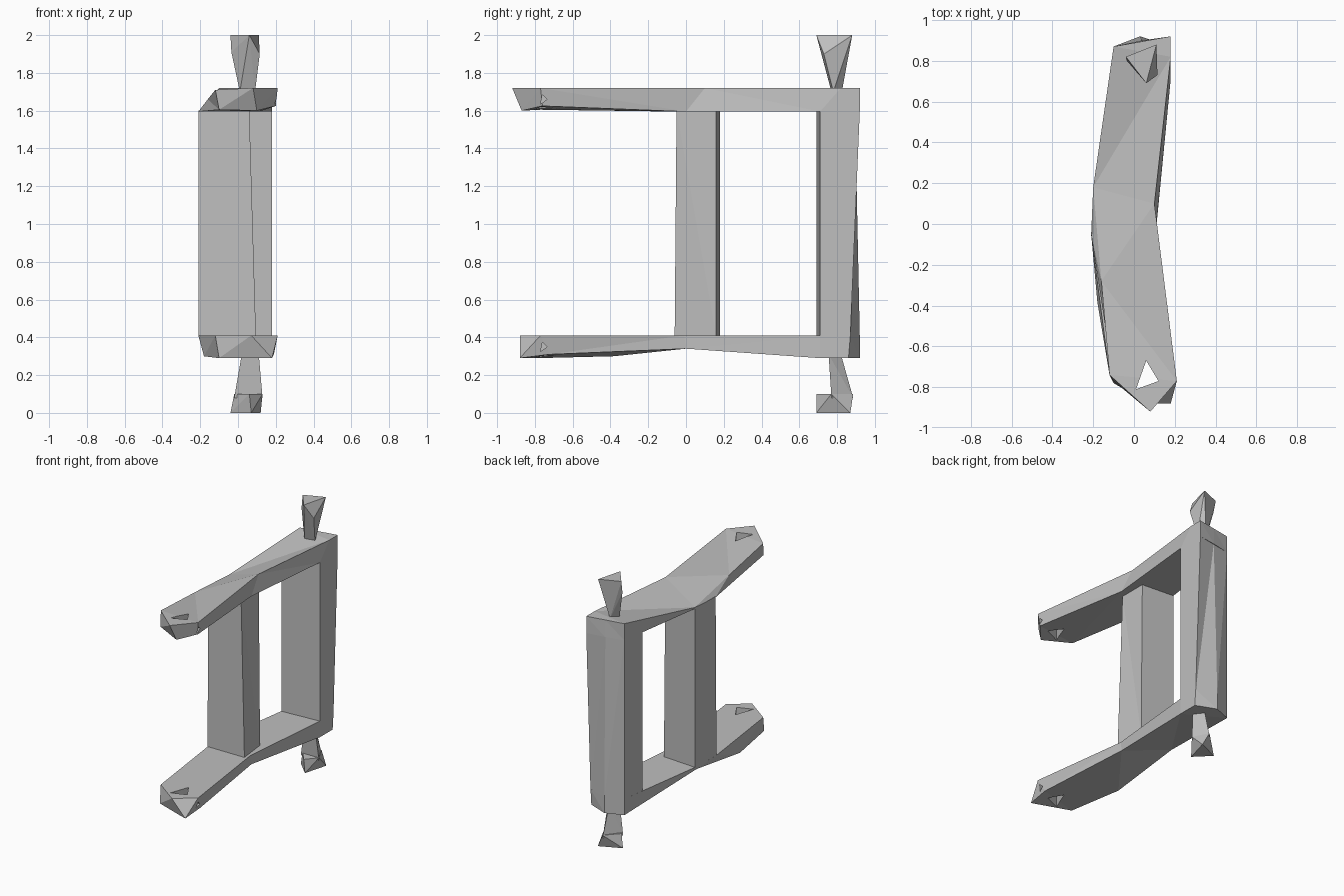
import bpy, bmesh

cube = bpy.data.objects.get("Cube")
if cube:
    bpy.data.objects.remove(cube, do_unlink=True)

grey = bpy.data.materials.new("plain grey")
grey.use_nodes = True
grey.diffuse_color = (0.52, 0.52, 0.52, 1)
grey.node_tree.nodes["Principled BSDF"].inputs["Base Color"].default_value = (0.52, 0.52, 0.52, 1)


def finish(name, bm):
    bmesh.ops.recalc_face_normals(bm, faces=bm.faces)
    mesh = bpy.data.meshes.new(name)
    bm.to_mesh(mesh)
    bm.free()
    mesh.materials.append(grey)
    ob = bpy.data.objects.new(name, mesh)
    bpy.context.collection.objects.link(ob)
    return ob


def loft(name, low, high):
    """Solid between two rings with the same number of 3D points."""
    bm = bmesh.new()
    a = [bm.verts.new(p) for p in low]
    b = [bm.verts.new(p) for p in high]
    n = len(a)
    ends = [bm.faces.new(a), bm.faces.new(b)]
    for i in range(n):
        j = (i + 1) % n
        bm.faces.new((a[i], a[j], b[j], b[i]))
    bmesh.ops.triangulate(bm, faces=[f for f in bm.faces if f not in ends])
    bmesh.ops.triangulate(bm, faces=ends)
    return finish(name, bm)


def hull(name, points):
    bm = bmesh.new()
    for p in points:
        bm.verts.new(p)
    bmesh.ops.convex_hull(bm, input=bm.verts)
    return finish(name, bm)


def at(z, ring):
    """Place a ring at height z; a third value shifts that point up or down."""
    return [(p[0], p[1], z + sum(p[2:])) for p in ring]


def cut(target, cutter):
    mod = target.modifiers.new("opening", 'BOOLEAN')
    mod.operation = 'DIFFERENCE'
    mod.solver = 'EXACT'
    mod.object = cutter
    cutter.hide_render = True
    cutter.hide_set(True)


# Bent arms: back end, right bend, tapered front tip, thinned left bend
upper_top = [(-.10, .87), (.04, .895), (.18, .92), (.18, .82), (.10, .10),
             (.21, -.77), (.08, -.92), (-.12, -.74, -.01), (-.16, -.28, -.06),
             (-.20, .18, -.115)]
upper_low = [(-.10, .87), (.04, .90), (.18, .92), (.18, .71), (.11, 0),
             (.20, -.76, .03), (.10, -.87, .005), (-.10, -.77, .01), (-.21, -.05),
             (-.20, .18)]
lower_top = [(-.10, .87), (.03, .92), (.18, .87), (.18, .71), (.11, -.01),
             (.21, -.77), (.07, -.88), (-.12, -.74), (-.21, -.05), (-.20, .18)]
lower_low = [(-.10, .87), (.03, .92), (.18, .86), (.18, .71), (.11, 0, .05),
             (.19, -.72, .02), (.18, -.88), (-.10, -.78), (-.18, -.38, .01),
             (-.20, .16, .10)]
upper_arm = loft("upper_arm", at(1.595, upper_low), at(1.72, upper_top))
lower_arm = loft("lower_arm", at(.29, lower_low), at(.41, lower_top))

# Three-sided openings near the arm tips
hole = [(.01, -.81), (.12, -.77), (.06, -.67)]
for arm, z in ((upper_arm, 1.66), (lower_arm, .35)):
    cut(arm, loft("tip_hole_cutter", at(z - .2, hole), at(z + .2, hole)))
    slot = [(-.77, z - .025), (-.735, z), (-.76, z + .025)]
    cut(arm, loft("side_hole_cutter", [(.08, y, h) for y, h in slot],
                  [(.3, y, h) for y, h in slot]))

# Upright posts joining the arms
mid_low = [(-.21, -.06), (.095, -.06), (.07, .16), (-.20, .18)]
mid_top = [(-.21, -.05), (.06, -.05), (.06, .16), (-.20, .18)]
loft("middle_post", at(.405, mid_low), at(1.6, mid_top))
back_low = [(-.125, .69), (.18, .71), (.18, .87), (.03, .92), (-.10, .87)]
back_top = [(-.125, .69), (.18, .71), (.18, .92), (.04, .895), (-.10, .87)]
loft("back_post", at(.405, back_low), at(1.6, back_top))

# Faceted pins above and below the back post
hull("top_pin", at(1.7, [(.01, .77), (.09, .78), (.05, .825)])
     + at(2, [(-.04, .82), (.11, .88), (.06, .69)])
     + [(.115, .73, 1.9), (-.035, .80, 1.91)])
hull("bottom_pin_neck", at(.31, [(.02, .755), (.11, .755), (.06, .82)])
     + at(.08, [(-.02, .77), (.13, .77), (.07, .885)]))
hull("bottom_pin_head", at(0, [(-.04, .80), (.12, .87), (.07, .69)])
     + at(.1, [(-.02, .79), (.13, .77), (.07, .885), (.06, .69)]))
